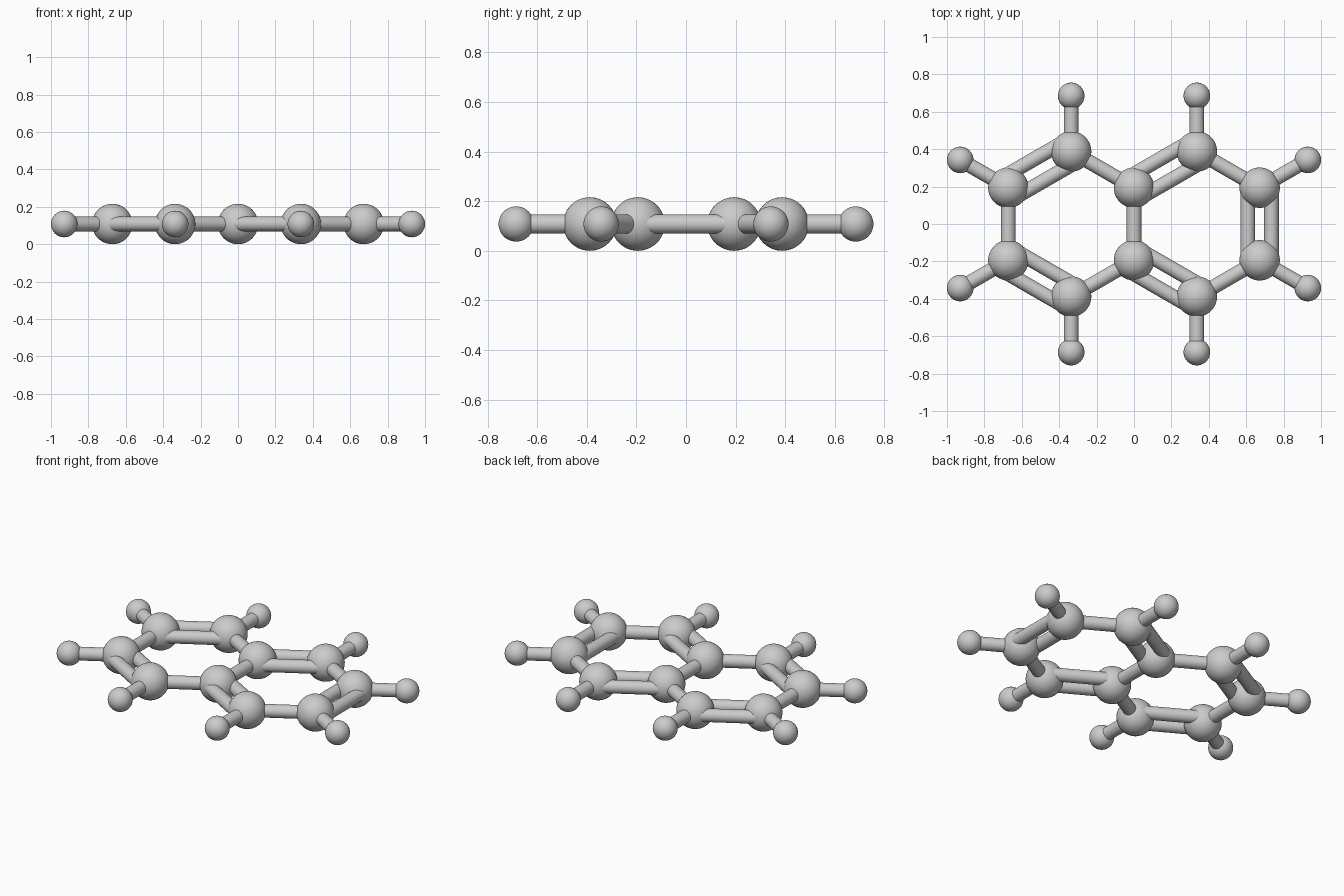
import bpy
from mathutils import Vector

if "Cube" in bpy.data.objects:
    bpy.data.objects.remove(bpy.data.objects["Cube"])

A = 0.388            # ring side length
H = A * 0.866        # half ring width
CH = 0.297           # ring atom to outer atom
RC, RH, RB = 0.108, 0.071, 0.039
GAP = 0.063          # double bond half spacing
Z = RC


def smooth():
    bpy.ops.object.shade_smooth_by_angle()


def atom(name, p, r):
    bpy.ops.mesh.primitive_uv_sphere_add(segments=40, ring_count=24, radius=r, location=p)
    bpy.context.object.name = name
    smooth()


def rod(name, a, b):
    d = b - a
    bpy.ops.mesh.primitive_cylinder_add(vertices=32, radius=RB, depth=d.length, location=(a + b) / 2)
    o = bpy.context.object
    o.name = name
    o.rotation_euler = d.to_track_quat('Z', 'Y').to_euler()
    smooth()


def bond(a, b, double=False):
    if not double:
        rod("single_bond", a, b)
        return
    side = (b - a).cross(Vector((0, 0, 1))).normalized() * GAP
    for s in (-1, 1):
        rod("double_bond", a + side * s, b + side * s)


for s in (-1, 1):
    # Zigzag row of ring atoms, left to right
    row = [Vector((i * H, s * (A / 2 if i % 2 == 0 else A), Z)) for i in range(-2, 3)]
    for p in row:
        atom("ring_atom", p, RC)
    for i in range(4):
        bond(row[i], row[i + 1], i % 2 == 0)
    # Outer atoms on stems
    for i, d in ((0, (-0.866, 0.5)), (1, (0, 1)), (3, (0, 1)), (4, (0.866, 0.5))):
        q = row[i] + Vector((d[0], s * d[1], 0)) * CH
        bond(row[i], q)
        atom("outer_atom", q, RH)

# Cross bonds joining the two rows
for i in (-2, 0, 2):
    bond(Vector((i * H, -A / 2, Z)), Vector((i * H, A / 2, Z)), i == 2)
